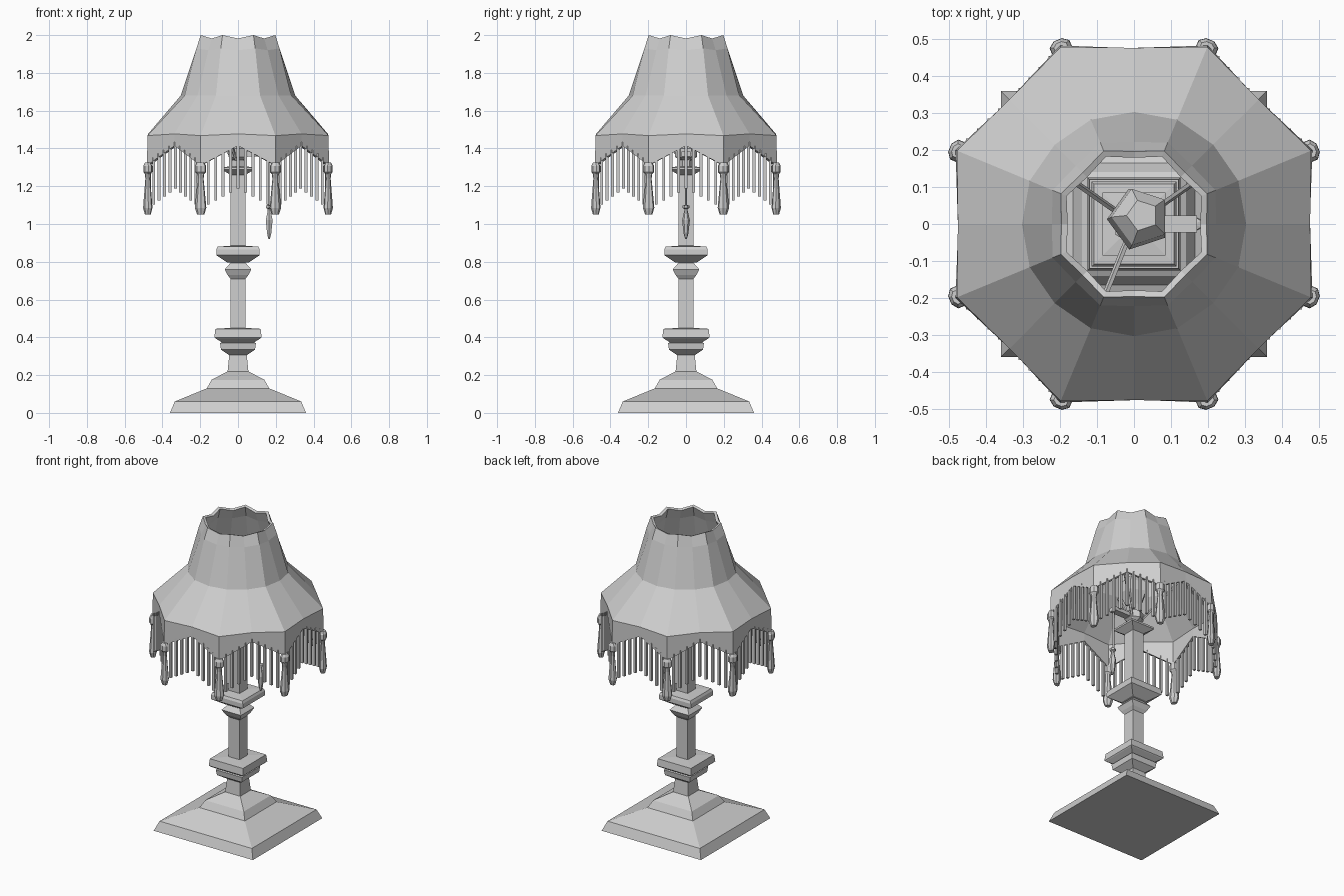
import bpy, bmesh, math
from mathutils import Vector, Matrix

old = bpy.data.objects.get("Cube")
if old:
    bpy.data.objects.remove(old, do_unlink=True)

grey = bpy.data.materials.new("pale grey")
grey.use_nodes = True
COLOUR = (0.62, 0.62, 0.62, 1)
grey.diffuse_color = COLOUR
grey.node_tree.nodes["Principled BSDF"].inputs["Base Color"].default_value = COLOUR


def finish(bm, name):
    mesh = bpy.data.meshes.new(name)
    bm.to_mesh(mesh)
    bm.free()
    mesh.materials.append(grey)
    obj = bpy.data.objects.new(name, mesh)
    bpy.context.collection.objects.link(obj)
    return obj


def skin(bm, rings, capped=True):
    """Join rings of points, bottom to top, with quads."""
    rows = [[bm.verts.new(p) for p in ring] for ring in rings]
    n = len(rows[0])
    for low, high in zip(rows, rows[1:]):
        for j in range(n):
            k = (j + 1) % n
            bm.faces.new((low[j], low[k], high[k], high[j]))
    if capped:
        bm.faces.new(rows[0][::-1])
        bm.faces.new(rows[-1])


def turned(bm, profile, sides, matrix=Matrix(), squash=1):
    """Flat-sided turning; profile holds (half width, height)."""
    rings = []
    for r, z in profile:
        r /= math.cos(math.pi / sides)
        angles = [math.tau * (j + 0.5) / sides for j in range(sides)]
        rings.append([matrix @ Vector((r * squash * math.cos(a), r * math.sin(a), z))
                      for a in angles])
    skin(bm, rings)


def part(name, profile, sides=4, matrix=Matrix()):
    bm = bmesh.new()
    turned(bm, profile, sides, matrix)
    return finish(bm, name)


def rod(bm, start, end, radius, sides=5):
    start, end = Vector(start), Vector(end)
    axis = end - start
    m = Matrix.Translation(start) @ axis.to_track_quat('Z', 'Y').to_matrix().to_4x4()
    turned(bm, [(radius, 0), (radius, axis.length)], sides, m)


# Square base and column
part("stepped_base", [(.36, 0), (.335, .06), (.165, .13), (.14, .175), (.055, .22), (.046, .31)])
part("lower_collar", [(.046, .305), (.09, .335), (.095, .37), (.085, .373),
                      (.12, .395), (.125, .40), (.12, .445), (.04, .45)])
part("column", [(.04, .44), (.04, 1.27)])
part("column_knot", [(.04, .71), (.055, .73), (.07, .76), (.035, .80)])
part("upper_collar", [(.055, .795), (.115, .835), (.115, .865), (.108, .88), (.04, .885)])
part("column_cap", [(.04, 1.26), (.085, 1.288), (.085, 1.30), (.04, 1.305)])

# Socket and faceted bulb
part("socket", [(.03, 1.30), (.03, 1.34), (.05, 1.355), (.05, 1.40), (.03, 1.41)], 6)
lean = Matrix.Translation((0, 0, 1.40)) @ Matrix.Rotation(.1, 4, 'Y') @ Matrix.Rotation(-.1, 4, 'X')
part("bulb", [(.03, 0), (.04, .05), (.07, .13), (.065, .19), (.035, .23)], 5, lean)

# Spider rods holding the shade
bm = bmesh.new()
for degrees in (35, 145, 248):
    a = math.radians(degrees)
    c, s = math.cos(a), math.sin(a)
    rod(bm, (.03 * c, .03 * s, 1.34), (.29 * c, .29 * s, 1.66), .007)
finish(bm, "shade_supports")

# Pull switch arm, cord and pendant
bm = bmesh.new()
bmesh.ops.create_cube(bm, size=1, matrix=Matrix.Translation((.10, 0, 1.37))
                      @ Matrix.Diagonal((.14, .045, .025, 1)))
finish(bm, "switch_arm")
bm = bmesh.new()
rod(bm, (.16, 0, 1.08), (.16, 0, 1.37), .005)
finish(bm, "pull_cord")
hang = Matrix.Translation((.165, 0, 0))
part("pull_pendant", [(.004, .92), (.011, .95), (.018, 1.02), (.008, 1.07), (.008, 1.08),
                      (.016, 1.085), (.016, 1.097), (.006, 1.10)], 6, hang)

# Octagonal scalloped shade: corner radius and height, middle radius and height
sections = [(.522, 1.31, .475, 1.415),
            (.518, 1.468, .476, 1.477),
            (.305, 1.68, .303, 1.68),
            (.238, 1.93, .222, 1.92),
            (.214, 2.0, .196, 1.982)]
rings = []
for rc, zc, rm, zm in sections:
    ring = []
    for j in range(16):
        r, z = (rc, zc) if j % 2 else (rm, zm)
        a = j * math.pi / 8
        ring.append((r * math.cos(a), r * math.sin(a), z))
    rings.append(ring)
bm = bmesh.new()
skin(bm, rings, capped=False)
shade = finish(bm, "lampshade")
wall = shade.modifiers.new("wall", 'SOLIDIFY')
wall.thickness = .018
wall.offset = -1

# Fringe strands following the scallops
bm = bmesh.new()
STRANDS = 9
hem = [Vector(p) * 1 for p in rings[0]]
for i in range(8):
    left, mid, right = (hem[(2 * i + d) % 16] for d in (-1, 0, 1))
    for k in range(1, STRANDS + 1):
        t = 2 * k / (STRANDS + 1)
        p = left.lerp(mid, t) if t <= 1 else mid.lerp(right, t - 1)
        x, y = p.x * .985, p.y * .985
        rod(bm, (x, y, p.z - .228), (x, y, p.z + .02), .0075, 4)
finish(bm, "fringe")

# Corner tassels
bm = bmesh.new()
tassel = [(.018, 1.05), (.029, 1.085), (.027, 1.11), (.015, 1.24), (.018, 1.265),
          (.028, 1.275), (.028, 1.308), (.018, 1.325)]
for i in range(8):
    turn = Matrix.Rotation((i + .5) * math.pi / 4, 4, 'Z') @ Matrix.Translation((.517, 0, 0))
    turned(bm, tassel, 8, turn, .75)
finish(bm, "tassels")
